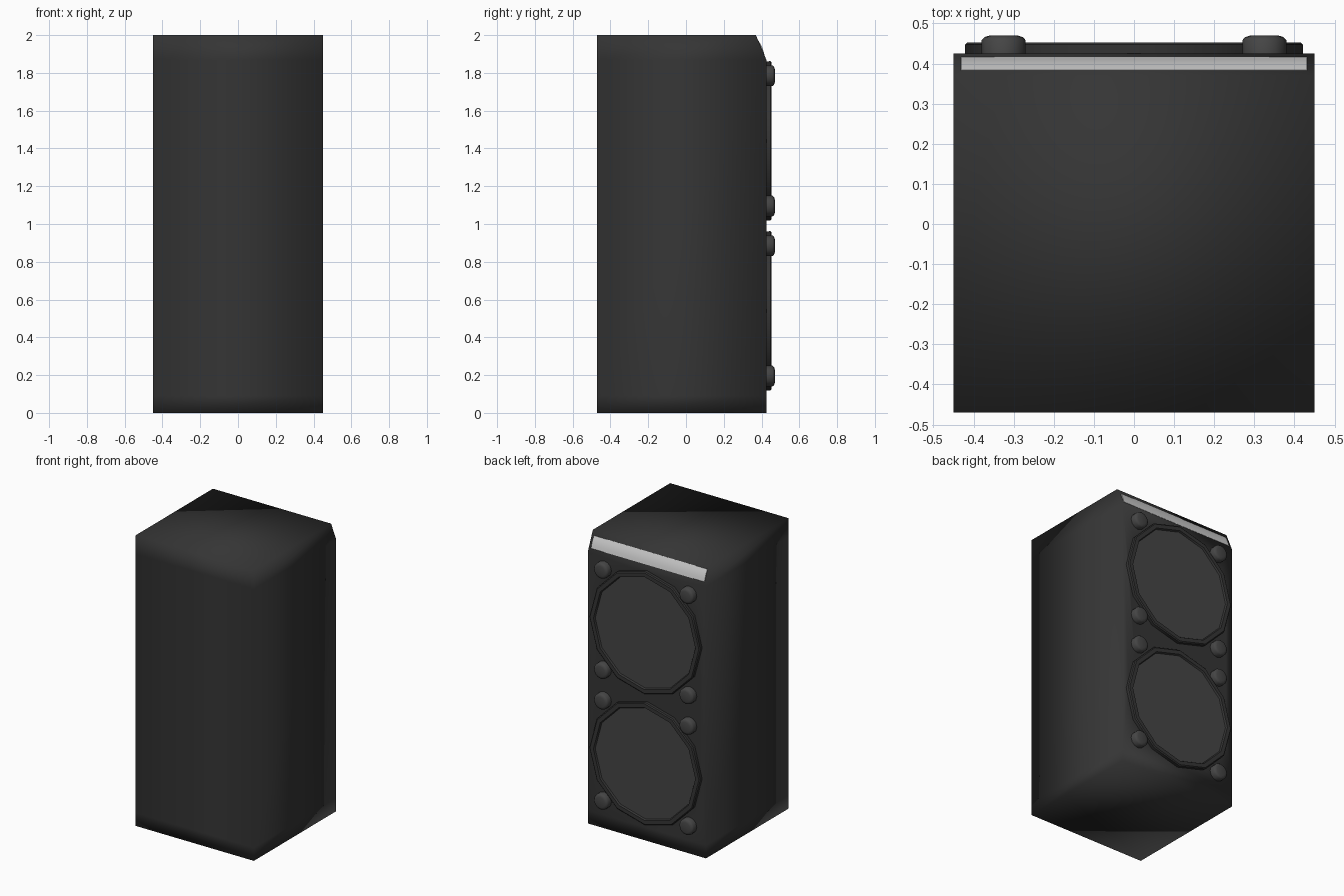
import bpy, bmesh
from math import sin, cos, pi

if "Cube" in bpy.data.objects:
    bpy.data.objects.remove(bpy.data.objects["Cube"])


def mat(name, v):
    m = bpy.data.materials.new(name)
    m.diffuse_color = (v, v, v, 1)
    m.use_nodes = True
    m.node_tree.nodes["Principled BSDF"].inputs["Base Color"].default_value = m.diffuse_color
    return m


BLACK = mat("cabinet_black", 0.035)
GREY = mat("driver_grey", 0.06)
LIGHT = mat("light_panel", 0.6)


def finish(bm, name, material=None):
    bmesh.ops.recalc_face_normals(bm, faces=bm.faces)
    me = bpy.data.meshes.new(name)
    bm.to_mesh(me)
    bm.free()
    ob = bpy.data.objects.new(name, me)
    bpy.context.collection.objects.link(ob)
    if material:
        me.materials.append(material)
    return ob


def loft(name, rings, material=None, cap_ends=True):
    bm = bmesh.new()
    loops = [[bm.verts.new(p) for p in r] for r in rings]
    n = len(loops[0])
    for a, b in zip(loops, loops[1:]):
        for i in range(n):
            j = (i + 1) % n
            bm.faces.new((a[i], a[j], b[j], b[i]))
    if cap_ends:
        bm.faces.new(loops[0])
        bm.faces.new(loops[-1])
    return finish(bm, name, material)


def lathe(name, profile, x, z, sides, material=None):
    """Spin (radius, y) points around an axis along y."""
    rings = [[(x + r * cos(2 * pi * i / sides), y, z + r * sin(2 * pi * i / sides))
              for i in range(sides)] for r, y in profile]
    return loft(name, rings, material)


def smooth(ob, angle):
    bpy.ops.object.select_all(action='DESELECT')
    bpy.context.view_layer.objects.active = ob
    ob.select_set(True)
    bpy.ops.object.shade_smooth_by_angle(angle=angle)


# Cabinet with a chamfered top edge on the speaker side
levels = [(0, 0.425), (0.09, 0.425), (1.87, 0.425), (2, 0.37)]
cabinet = loft("cabinet", [[(-0.45, -0.47, z), (0.45, -0.47, z), (0.45, y, z), (-0.45, y, z)]
                           for z, y in levels], BLACK)
cabinet.data.shade_smooth()

for label, zc in (("lower", 0.54), ("upper", 1.44)):
    # Opening for the driver
    cutter = lathe(label + "_cutter", [(0.40, 0.34), (0.40, 0.5)], 0, zc, 12)
    cutter.hide_render = True
    cutter.hide_viewport = True
    cut = cabinet.modifiers.new(label + "_opening", 'BOOLEAN')
    cut.operation = 'DIFFERENCE'
    cut.solver = 'EXACT'
    cut.object = cutter

    # Twelve-sided rim
    rim = [(0.42, 0.41), (0.422, 0.447), (0.415, 0.453), (0.388, 0.453), (0.378, 0.436), (0.39, 0.41)]
    smooth(lathe(label + "_rim", rim + rim[:1], 0, zc, 12, BLACK), 0.6)

    # Dished cone, with the dust cap at its centre
    cone = [(0.388, 0.442), (0.30, 0.42), (0.19, 0.395), (0.085, 0.378)]
    smooth(lathe(label + "_cone", cone, 0, zc, 12, GREY), 0.6)
    cap = [(0.085, 0.377), (0.07, 0.388), (0.04, 0.396), (0.012, 0.399)]
    smooth(lathe(label + "_dust_cap", cap, 0, zc, 12, BLACK), 0.8)

    # Corner bolts
    for sx in (-1, 1):
        for sz in (-1, 1):
            bolt = [(0.055, 0.42), (0.055, 0.458), (0.048, 0.466), (0.035, 0.47)]
            smooth(lathe(label + "_bolt", bolt, sx * 0.325, zc + sz * 0.345, 12, GREY), 0.8)

# Light panel lying along the chamfer, slightly bowed
ty, tz = 0.39, -0.92          # direction down the chamfer
ny, nz = 0.92, 0.39           # outward normal
section = [(-0.041, -0.01), (-0.041, 0.001), (-0.02, 0.004), (0, 0.005),
           (0.02, 0.004), (0.041, 0.001), (0.041, -0.01)]
panel = loft("light_panel", [[(x, 0.399 + u * ty + h * ny, 1.932 + u * tz + h * nz)
                              for u, h in section] for x in (-0.432, 0.432)], LIGHT)
smooth(panel, 0.6)
